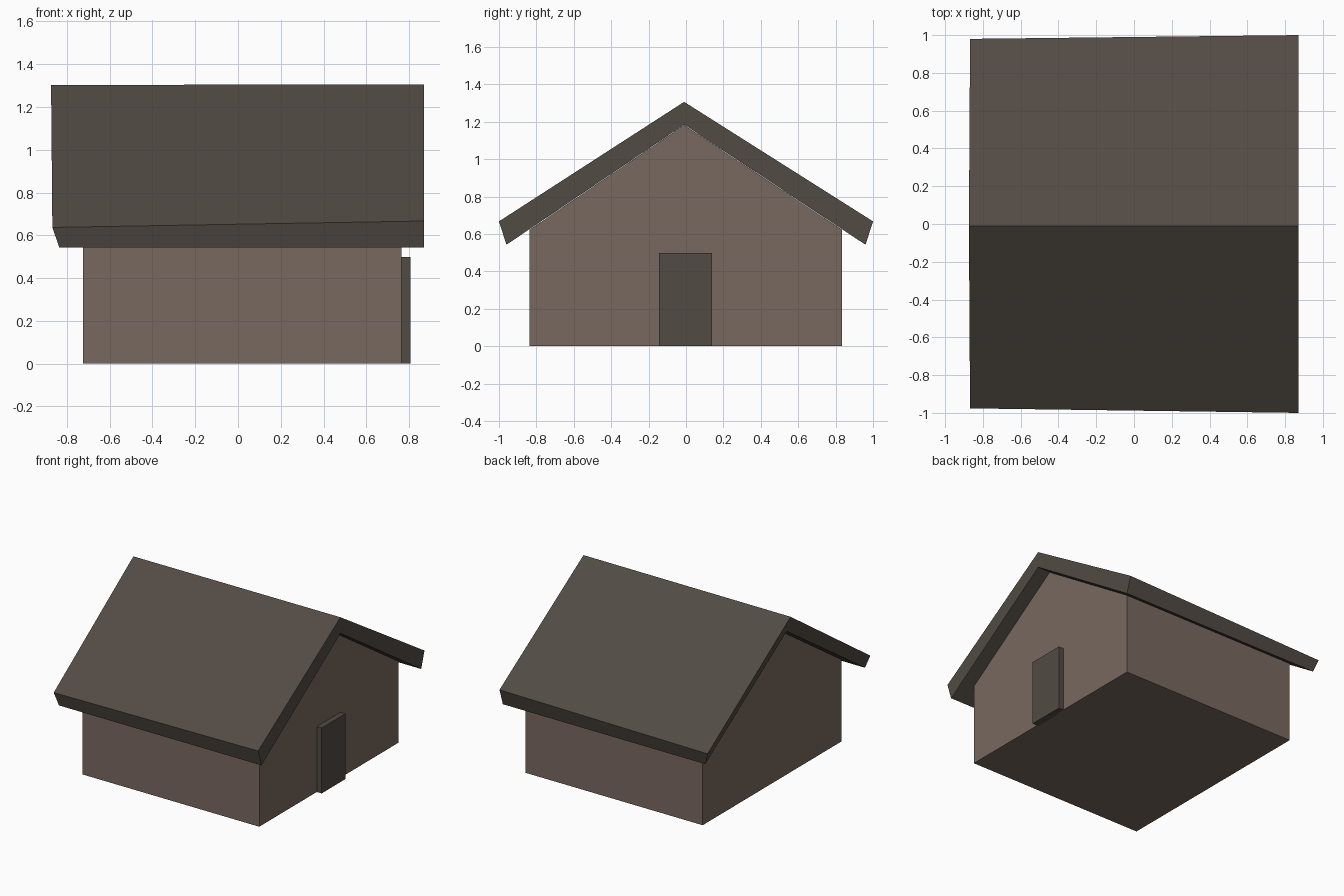
import bpy, bmesh

if "Cube" in bpy.data.objects:
    bpy.data.objects.remove(bpy.data.objects["Cube"])


def material(name, color):
    m = bpy.data.materials.new(name)
    m.diffuse_color = (*color, 1)
    m.use_nodes = True
    m.node_tree.nodes["Principled BSDF"].inputs["Base Color"].default_value = m.diffuse_color
    return m


def loft(name, back, front, mat):
    """Solid between two matching (x, y, z) outlines."""
    bm = bmesh.new()
    a = [bm.verts.new(p) for p in back]
    b = [bm.verts.new(p) for p in front]
    n = len(a)
    bm.faces.new(a)
    bm.faces.new(b[::-1])
    for i in range(n):
        j = (i + 1) % n
        bm.faces.new((a[i], b[i], b[j], a[j]))
    bmesh.ops.recalc_face_normals(bm, faces=bm.faces)
    mesh = bpy.data.meshes.new(name)
    bm.to_mesh(mesh)
    bm.free()
    mesh.materials.append(mat)
    ob = bpy.data.objects.new(name, mesh)
    bpy.context.collection.objects.link(ob)
    return ob


def prism(name, x0, x1, profile, mat):
    return loft(name, [(x0, y, z) for y, z in profile],
                [(x1, y, z) for y, z in profile], mat)


wall_mat = material("wall_brown", (0.19, 0.14, 0.115))
dark_mat = material("dark_brown", (0.085, 0.07, 0.058))

# Gabled walls
prism("walls", -0.725, 0.765,
      [(-0.837, 0), (0.835, 0), (0.835, 0.622), (-0.01, 1.182), (-0.837, 0.622)],
      wall_mat)

# Roof slab: square at the door end, slightly bevelled at the other end
roof_front = [(0.87, y, z) for y, z in
              [(-1.0, 0.667), (-0.01, 1.306), (1.0, 0.667),
               (0.96, 0.542), (-0.01, 1.184), (-0.96, 0.542)]]
roof_back = [(-0.868, -0.976, 0.637), (-0.874, -0.01, 1.303), (-0.868, 0.98, 0.637),
             (-0.835, 0.96, 0.542), (-0.84, -0.01, 1.184), (-0.835, -0.96, 0.542)]
loft("roof", roof_back, roof_front, dark_mat)

# Door
prism("door", 0.755, 0.806,
      [(-0.145, 0), (0.14, 0), (0.14, 0.498), (-0.145, 0.498)], dark_mat)
